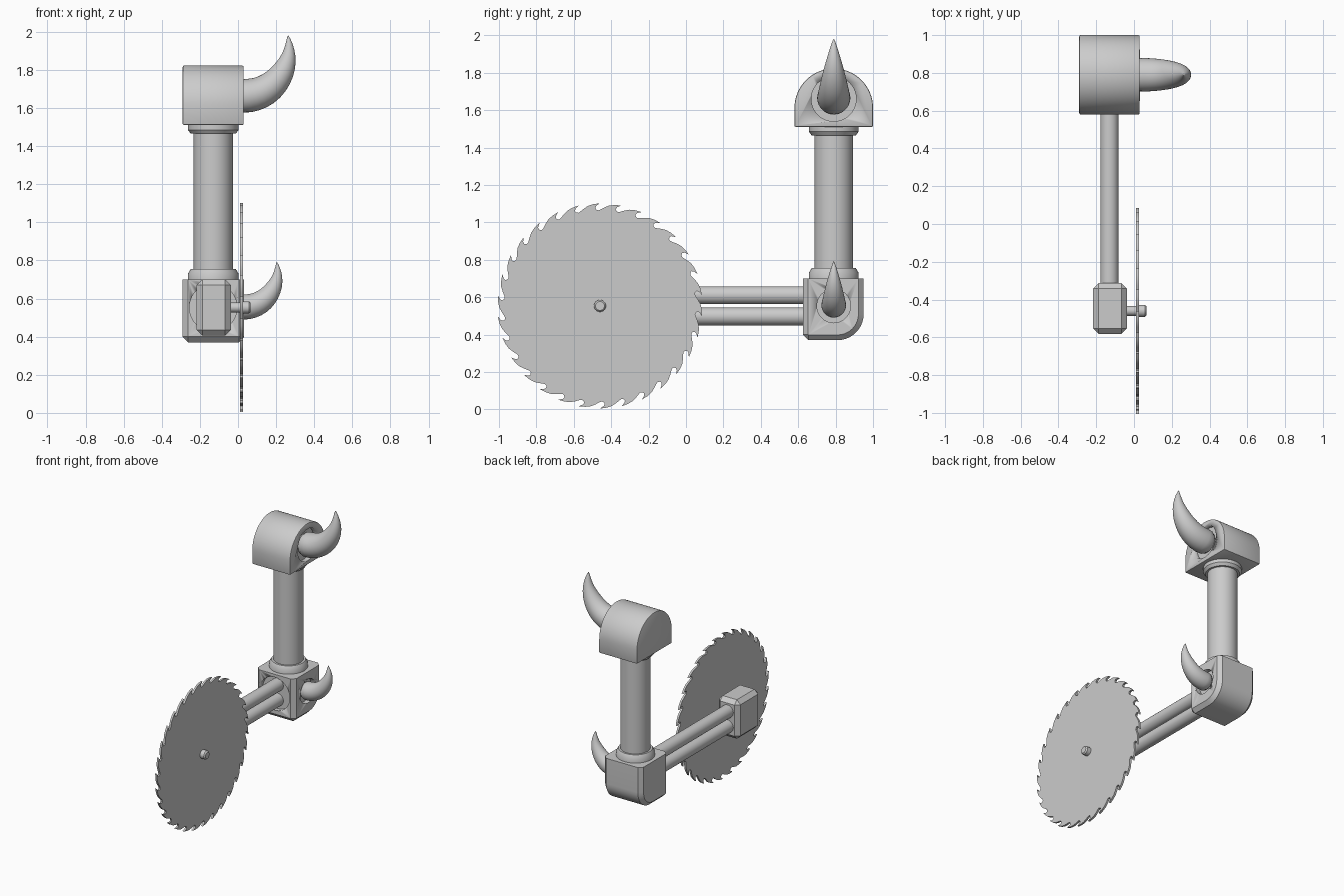
import bpy, bmesh
from math import sin, cos, pi, radians
from mathutils import Vector, Matrix

if "Cube" in bpy.data.objects:
    bpy.data.objects.remove(bpy.data.objects["Cube"])

CX, CY, AXZ = -0.13, 0.79, 0.553       # column x, column y, arm height


def finish(name, bm, bevel=0.0, segments=1):
    bmesh.ops.recalc_face_normals(bm, faces=bm.faces[:])
    me = bpy.data.meshes.new(name)
    bm.to_mesh(me)
    bm.free()
    ob = bpy.data.objects.new(name, me)
    bpy.context.collection.objects.link(ob)
    bpy.ops.object.select_all(action='DESELECT')
    ob.select_set(True)
    bpy.context.view_layer.objects.active = ob
    if bevel:
        m = ob.modifiers.new("bevel", 'BEVEL')
        m.width, m.segments, m.limit_method = bevel, segments, 'ANGLE'
        m.angle_limit = radians(40)
        bpy.ops.object.modifier_apply(modifier=m.name)
    bpy.ops.object.shade_smooth_by_angle(angle=radians(32))
    return ob


def loft(name, rings, **kw):
    """Skin a list of equal-length point rings and cap both ends."""
    bm = bmesh.new()
    vs = [[bm.verts.new(p) for p in r] for r in rings]
    n = len(vs[0])
    for a, b in zip(vs, vs[1:]):
        for i in range(n):
            bm.faces.new((a[i], a[(i + 1) % n], b[(i + 1) % n], b[i]))
    bm.faces.new(vs[0][::-1])
    bm.faces.new(vs[-1])
    return finish(name, bm, **kw)


def turned(name, origin, axis, stations, n=40):
    """Round part along an axis from (distance, radius) stations."""
    rot = Vector((0, 0, 1)).rotation_difference(Vector(axis)).to_matrix()
    o = Vector(origin)
    return loft(name, [[o + rot @ Vector((r * cos(2 * pi * i / n), r * sin(2 * pi * i / n), d))
                        for i in range(n)] for d, r in stations])


def at_x(x, profile):
    return [(x, y, z) for y, z in profile]


def recess(ob, origin, axis, radius, depth=0.035):
    """Sink a round socket into a face."""
    c = turned("socket_cutter", origin, axis, [(-depth, radius), (0.1, radius)])
    c.hide_render = True
    m = ob.modifiers.new("socket", 'BOOLEAN')
    m.operation, m.object, m.solver = 'DIFFERENCE', c, 'EXACT'
    bpy.context.view_layer.objects.active = ob
    bpy.ops.object.modifier_apply(modifier=m.name)
    bpy.data.objects.remove(c)


def horn(name, z, s):
    """Upward curving horn; centreline as (x, z, radius)."""
    path = [(-0.05, 0.0, .09), (0.03, 0.003, .09), (0.09, 0.018, .086), (0.145, 0.052, .079),
            (0.19, 0.102, .068), (0.222, 0.16, .054), (0.239, 0.22, .036),
            (0.239, 0.28, .018), (0.232, 0.322, .002)]
    n, rings = 28, []
    for k, (x, h, r) in enumerate(path):
        a, b = path[max(k - 1, 0)], path[min(k + 1, len(path) - 1)]
        t = Vector((b[0] - a[0], 0, b[1] - a[1])).normalized()
        side = Vector((0, 1, 0))
        up = t.cross(side)
        o = Vector((0.03 + x * s, CY, z + h * s))
        rings.append([o + s * r * (cos(2 * pi * i / n) * side + sin(2 * pi * i / n) * up)
                      for i in range(n)])
    ob = loft(name, rings)
    m = ob.modifiers.new("smooth", 'SUBSURF')
    m.levels = m.render_levels = 1


# Arched top housing
arch = [(1.0, 1.51)] + [(CY + .21 * cos(pi * i / 32), 1.612 + .21 * sin(pi * i / 32))
                        for i in range(33)] + [(0.58, 1.51)]
top = loft("top_housing", [at_x(-0.29, arch), at_x(0.03, arch)], bevel=0.007, segments=2)
recess(top, (0.03, CY, 1.66), (1, 0, 0), 0.12)

# Elbow block: rounded lower back corner, chamfered sides
def elbow_profile(d):
    r = 0.14 - d
    pts = [(0.625 + d, 0.70), (0.625 + d, 0.40), (0.655, 0.37 + d)]
    pts += [(0.81 + r * sin(pi / 2 * i / 10), 0.51 - r * cos(pi / 2 * i / 10)) for i in range(11)]
    return pts + [(0.95 - d, 0.70)]

elbow = loft("elbow_block", [at_x(-0.29, elbow_profile(.028)), at_x(-0.262, elbow_profile(0)),
                             at_x(0.004, elbow_profile(0)), at_x(0.032, elbow_profile(.028))])
recess(elbow, (0.032, CY, AXZ), (1, 0, 0), 0.09)
recess(elbow, (CX, 0.625, AXZ), (0, -1, 0), 0.125)

# Column and its two collars
turned("column", (CX, CY, 0), (0, 0, 1), [(0.69, .103), (1.52, .103)])
turned("lower_collar", (CX, CY, 0.69), (0, 0, 1), [(0, .133), (.04, .133), (.065, .118)])
turned("upper_collar", (CX, CY, 1.52), (0, 0, -1), [(0, .133), (.035, .133), (.055, .118)])

# Horns
horn("upper_horn", 1.66, 1.0)
horn("lower_horn", AXZ, 0.745)

# Twin arm rods
for label, z in (("upper", 0.61), ("lower", 0.497)):
    turned(label + "_arm_rod", (CX, -0.33, z), (0, 1, 0), [(0, .048), (1.0, .048)], n=28)

# Chamfered bearing block at the arm end
bm = bmesh.new()
bmesh.ops.create_cube(bm, size=1, matrix=Matrix.Translation((-0.127, -0.447, AXZ))
                      @ Matrix.Diagonal((0.18, 0.27, 0.295, 1)))
finish("bearing_block", bm, bevel=0.03)

# Axle with a domed nut
turned("axle", (-0.06, -0.46, AXZ), (1, 0, 0),
       [(0, .026), (.085, .026), (.085, .032), (.117, .032), (.126, .024)], n=24)

# Circular saw blade with hooked teeth: (fraction of pitch, radius)
tooth = [(0.0, .514), (0.2, .526), (0.42, .538), (0.68, .545), (1.0, .549),
         (0.82, .535), (0.77, .524), (0.83, .514), (0.92, .511)]
TEETH = 30
outline = []
for k in range(TEETH):
    for f, r in tooth:
        a = 2 * pi * (k + f) / TEETH
        outline.append((-0.46 + r * sin(a), AXZ + r * cos(a)))
loft("saw_blade", [at_x(0.011, outline), at_x(0.026, outline)])
